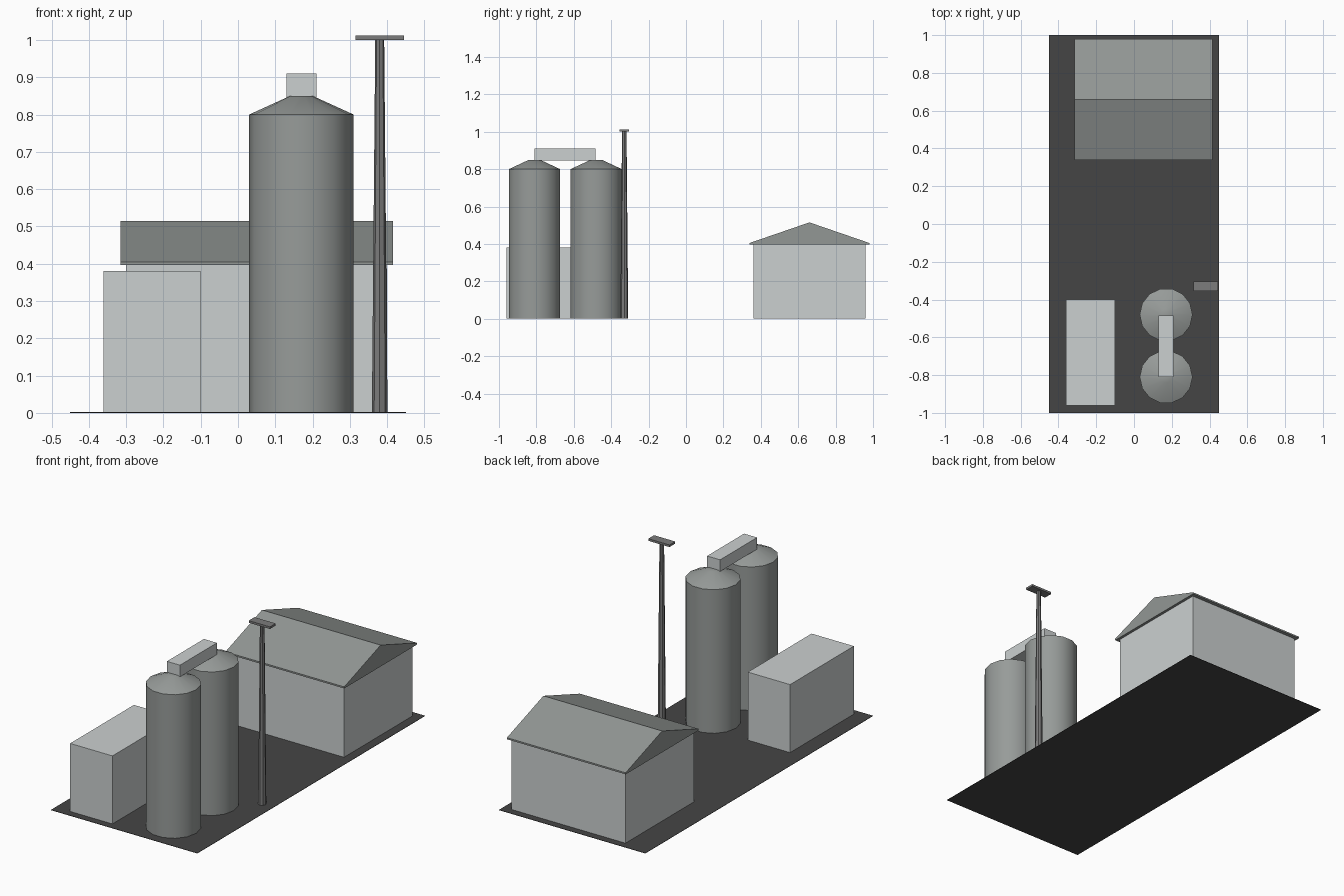
import bpy, bmesh, math
from mathutils import Matrix

cube = bpy.data.objects.get("Cube")
if cube:
    bpy.data.objects.remove(cube, do_unlink=True)


def material(name, r, g, b):
    m = bpy.data.materials.new(name)
    m.use_nodes = True
    m.diffuse_color = (r, g, b, 1)
    m.node_tree.nodes["Principled BSDF"].inputs["Base Color"].default_value = (r, g, b, 1)
    return m


pale = material("pale cladding", 0.60, 0.63, 0.63)
roof_grey = material("roof grey", 0.29, 0.31, 0.30)
silo_grey = material("silo grey", 0.31, 0.33, 0.32)
pole_grey = material("pole grey", 0.20, 0.20, 0.20)
asphalt = material("dark asphalt", 0.06, 0.06, 0.06)


def finish(bm, name, mat, smooth=False):
    bmesh.ops.recalc_face_normals(bm, faces=bm.faces)
    mesh = bpy.data.meshes.new(name)
    bm.to_mesh(mesh)
    bm.free()
    mesh.materials.append(mat)
    ob = bpy.data.objects.new(name, mesh)
    bpy.context.collection.objects.link(ob)
    if smooth:
        bpy.ops.object.select_all(action='DESELECT')
        ob.select_set(True)
        bpy.context.view_layer.objects.active = ob
        bpy.ops.object.shade_smooth_by_angle(angle=math.radians(40))
    return ob


def box(name, mat, x, y, z):
    """Box from (min, max) pairs."""
    bm = bmesh.new()
    spans = (x, y, z)
    centre = [(a + b) / 2 for a, b in spans]
    size = [b - a for a, b in spans]
    bmesh.ops.create_cube(bm, size=1, matrix=Matrix.Translation(centre) @ Matrix.Diagonal((*size, 1)))
    return finish(bm, name, mat)


def turned(name, mat, x, y, profile, sides):
    """Capped round body from (radius, height) pairs."""
    bm = bmesh.new()
    rings = []
    for r, z in profile:
        rings.append([bm.verts.new((x + r * math.cos(math.tau * i / sides),
                                    y + r * math.sin(math.tau * i / sides), z))
                      for i in range(sides)])
    for low, high in zip(rings, rings[1:]):
        for i in range(sides):
            j = (i + 1) % sides
            bm.faces.new((low[i], low[j], high[j], high[i]))
    bm.faces.new(rings[0])
    bm.faces.new(rings[-1])
    return finish(bm, name, mat, smooth=True)


def prism(name, mat, x, outline):
    """Extrude a (y, z) outline along x."""
    bm = bmesh.new()
    face = bm.faces.new([bm.verts.new((x[0], y, z)) for y, z in outline])
    new = bmesh.ops.extrude_face_region(bm, geom=[face])["geom"]
    verts = [v for v in new if isinstance(v, bmesh.types.BMVert)]
    bmesh.ops.translate(bm, verts=verts, vec=(x[1] - x[0], 0, 0))
    return finish(bm, name, mat)


# Yard
box("ground", asphalt, (-0.45, 0.45), (-1, 1), (0, 0.002))

# Shed with gabled roof
box("shed_walls", pale, (-0.30, 0.40), (0.36, 0.96), (0.002, 0.40))
prism("shed_roof", roof_grey, (-0.315, 0.415),
      [(0.34, 0.396), (0.98, 0.396), (0.98, 0.405), (0.66, 0.515), (0.34, 0.405)])

# Store building
box("store_block", pale, (-0.36, -0.10), (-0.96, -0.40), (0.002, 0.38))

# Two silos and the conveyor housing joining their tops
for label, y in (("front", -0.81), ("rear", -0.48)):
    turned(label + "_silo", silo_grey, 0.17, y, [(0.14, 0.002), (0.14, 0.80), (0.03, 0.85)], 14)
box("conveyor_housing", pale, (0.13, 0.21), (-0.81, -0.485), (0.845, 0.91))

# Lamp mast
turned("mast", pole_grey, 0.38, -0.33, [(0.021, 0.002), (0.012, 1.0)], 8)
box("mast_lamp", pole_grey, (0.315, 0.445), (-0.355, -0.305), (1.0, 1.012))
